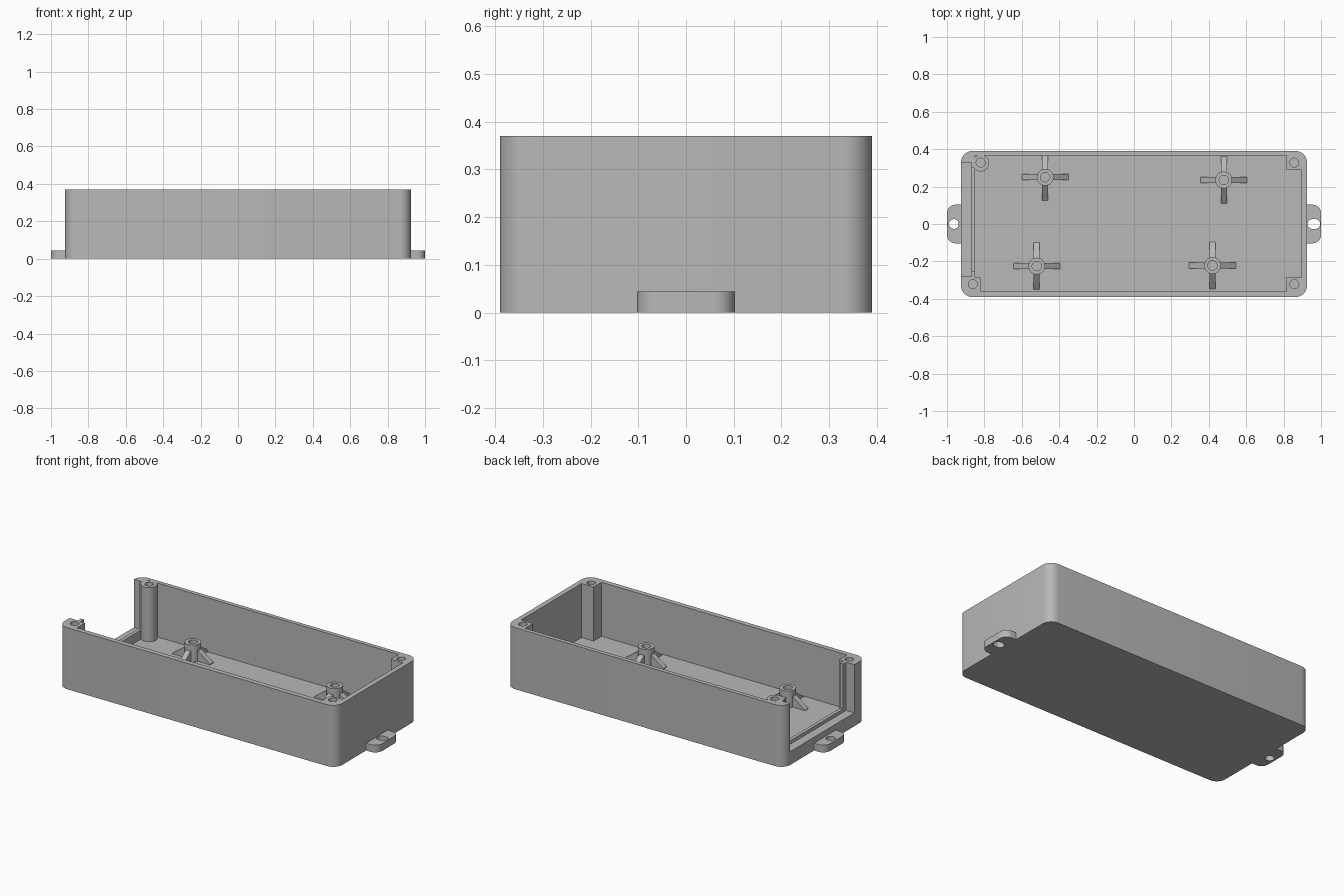
import bpy, bmesh, math

cube = bpy.data.objects.get("Cube")
if cube:
    bpy.data.objects.remove(cube, do_unlink=True)

grey = bpy.data.materials.new("grey_plastic")
grey.use_nodes = True
grey.diffuse_color = (0.48, 0.48, 0.48, 1)
grey.node_tree.nodes["Principled BSDF"].inputs["Base Color"].default_value = grey.diffuse_color

HEIGHT, FLOOR = 0.37, 0.045


def rounded_rect(x0, x1, y0, y1, r, steps=8):
    corners = [(x1 - r, y1 - r), (x0 + r, y1 - r), (x0 + r, y0 + r), (x1 - r, y0 + r)]
    pts = []
    for q, (cx, cy) in enumerate(corners):
        for i in range(steps + 1):
            a = math.pi / 2 * (q + i / steps)
            pts.append((cx + r * math.cos(a), cy + r * math.sin(a)))
    return pts


def rect(x0, x1, y0, y1):
    return [(x0, y0), (x1, y0), (x1, y1), (x0, y1)]


def circle(cx, cy, r, n=32):
    return [(cx + r * math.cos(2 * math.pi * i / n), cy + r * math.sin(2 * math.pi * i / n))
            for i in range(n)]


def prism(name, pts, z0, z1):
    """Extrude a flat outline between two heights."""
    bm = bmesh.new()
    base = bm.faces.new([bm.verts.new((x, y, z0)) for x, y in pts])
    top = bmesh.ops.extrude_face_region(bm, geom=[base])["geom"]
    bmesh.ops.translate(bm, vec=(0, 0, z1 - z0),
                        verts=[v for v in top if isinstance(v, bmesh.types.BMVert)])
    bmesh.ops.remove_doubles(bm, verts=bm.verts, dist=1e-5)
    bmesh.ops.recalc_face_normals(bm, faces=bm.faces)
    mesh = bpy.data.meshes.new(name)
    bm.to_mesh(mesh)
    bm.free()
    mesh.materials.append(grey)
    obj = bpy.data.objects.new(name, mesh)
    bpy.context.collection.objects.link(obj)
    return obj


def select(obj):
    bpy.ops.object.select_all(action="DESELECT")
    obj.select_set(True)
    bpy.context.view_layer.objects.active = obj


def combine(obj, other, operation="DIFFERENCE"):
    """Apply a boolean and remove the helper."""
    select(obj)
    mod = obj.modifiers.new("cut", "BOOLEAN")
    mod.operation, mod.solver, mod.object = operation, "EXACT", other
    bpy.ops.object.modifier_apply(modifier=mod.name)
    bpy.data.objects.remove(other, do_unlink=True)


def smooth(obj):
    select(obj)
    bpy.ops.object.shade_smooth_by_angle(angle=math.radians(30))


# Tray with a cavity that leaves three square corner blocks
tray = prism("tray", rounded_rect(-0.925, 0.925, -0.39, 0.39, 0.06), 0, HEIGHT)
cavity = [(-0.82, -0.36), (0.815, -0.36), (0.815, -0.285), (0.895, -0.285), (0.895, 0.29),
          (0.815, 0.29), (0.815, 0.365), (-0.85, 0.365), (-0.85, -0.285), (-0.82, -0.285)]
combine(tray, prism("cavity", cavity, FLOOR, 0.5))

# Open end: outer panel recess and a narrower inner lip
combine(tray, prism("recess", rect(-1.0, -0.87, -0.28, 0.33), 0.08, 0.5))
combine(tray, prism("lip_opening", rect(-0.9, -0.83, -0.25, 0.30), 0.10, 0.5))

# Round screw column in the fourth corner
combine(tray, prism("column", circle(-0.82, 0.325, 0.045), 0.03, HEIGHT), "UNION")

# Lid screw holes
for x, y in [(-0.82, 0.328), (0.857, 0.328), (-0.862, -0.322), (0.857, -0.322)]:
    combine(tray, prism("screw_hole", circle(x, y, 0.024), 0.1, 0.5))
smooth(tray)

# Mounting tabs
for side, name in ((1, "left_tab"), (-1, "right_tab")):
    x0, x1 = sorted((side * 0.86, side * 1.0))
    tab = prism(name, rounded_rect(x0, x1, -0.103, 0.103, 0.045), 0, FLOOR - 0.001)
    if side > 0:
        hole = rounded_rect(0.928, 0.995, -0.026, 0.026, 0.025)
    else:
        hole = circle(-0.963, 0, 0.026)
    combine(tab, prism("tab_hole", hole, -0.1, 0.1))
    smooth(tab)


def fin(name, x, y, angle):
    """Sloped rib running from the post down to the floor."""
    obj = prism(name, rect(0.035, 0.125, -0.016, 0.016), FLOOR - 0.005, 0.115)
    for v in obj.data.vertices:
        if v.co.x > 0.1 and v.co.z > 0.1:
            v.co.z = FLOOR + 0.004
    obj.location = (x, y, 0)
    obj.rotation_euler.z = angle


# Board posts, each with four ribs
posts = [(-0.475, 0.25), (0.48, 0.235), (-0.52, -0.225), (0.42, -0.222)]
for n, (x, y) in enumerate(posts, 1):
    post = prism(f"post_{n}", circle(x, y, 0.045), FLOOR - 0.005, 0.145)
    combine(post, prism("post_hole", circle(x, y, 0.025), 0.06, 0.3))
    smooth(post)
    for k in range(4):
        fin(f"post_{n}_rib_{k + 1}", x, y, k * math.pi / 2)
